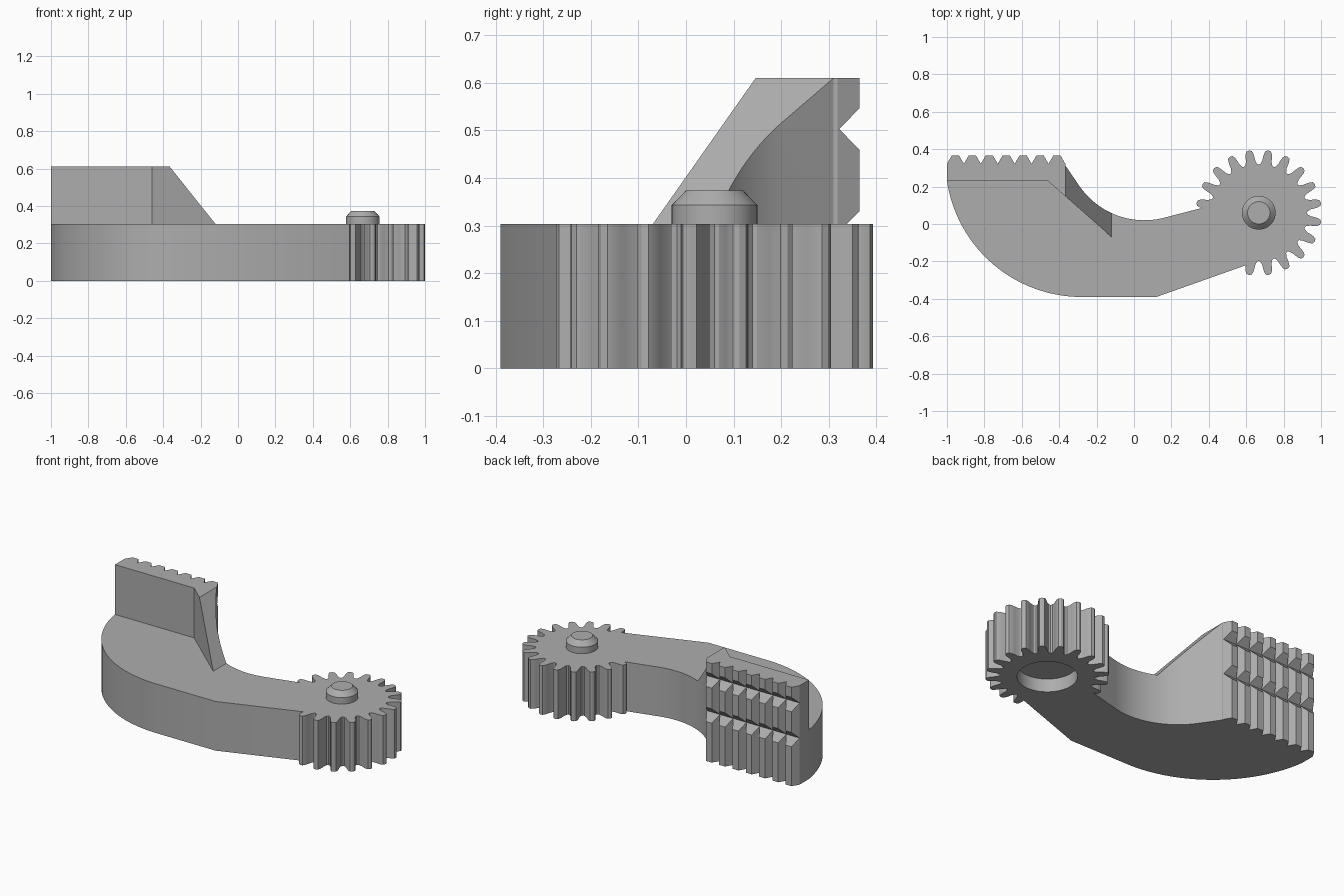
import bpy
import bmesh
from math import sin, cos, radians
from mathutils import Vector

if "Cube" in bpy.data.objects:
    bpy.data.objects.remove(bpy.data.objects["Cube"], do_unlink=True)

GREY = (0.42, 0.42, 0.42, 1)
grey = bpy.data.materials.new("plain grey")
grey.use_nodes = True
grey.diffuse_color = GREY
grey.node_tree.nodes["Principled BSDF"].inputs["Base Color"].default_value = GREY

BASE, TOP = 0.303, 0.61
GEAR = (0.667, 0.06)


def arc(centre, radius, start, end, steps):
    """Points on a circle between two angles in degrees."""
    angles = [radians(start + (end - start) * i / steps) for i in range(steps + 1)]
    return [(centre[0] + radius * cos(a), centre[1] + radius * sin(a)) for a in angles]


def finish(name, bm):
    bmesh.ops.recalc_face_normals(bm, faces=bm.faces)
    mesh = bpy.data.meshes.new(name)
    bm.to_mesh(mesh)
    bm.free()
    mesh.materials.append(grey)
    obj = bpy.data.objects.new(name, mesh)
    bpy.context.collection.objects.link(obj)
    return obj


def prism(outline, direction):
    """Extrude a closed outline of 3D points."""
    bm = bmesh.new()
    face = bm.faces.new([bm.verts.new(p) for p in outline])
    new = bmesh.ops.extrude_face_region(bm, geom=[face])["geom"]
    verts = [v for v in new if isinstance(v, bmesh.types.BMVert)]
    bmesh.ops.translate(bm, verts=verts, vec=direction)
    return bm


def slab(plan, z0, z1):
    return prism([(x, y, z0) for x, y in plan], (0, 0, z1 - z0))


def select(obj):
    bpy.ops.object.select_all(action="DESELECT")
    obj.select_set(True)
    bpy.context.view_layer.objects.active = obj


def cut(obj, cutter):
    mod = obj.modifiers.new("cut", "BOOLEAN")
    mod.operation, mod.solver, mod.object = "DIFFERENCE", "EXACT", cutter
    select(obj)
    bpy.ops.object.modifier_apply(modifier=mod.name)
    bpy.data.objects.remove(cutter, do_unlink=True)


def smooth(obj):
    select(obj)
    bpy.ops.object.shade_smooth_by_angle(angle=radians(25))


# Curved arm with a round outer side and a hollow inner side
inner = ((0.055, 0.44), 0.42)
plan = [(-1, 0.31)] + arc((-0.28, 0.338), 0.728, 188.5, 270, 32)
plan += [(0.12, -0.39), (0.6, -0.22), (0.61, -0.14), (0.46, 0.03), (0.45, 0.108)]
plan += arc(*inner, 284.5, 215, 28) + [(-0.365, 0.31)]
smooth(finish("arm", slab(plan, 0, BASE)))

# Raised jaw, its free end cut to a slope
plan = [(-1, 0.31), (-1, 0.23), (-0.46, 0.23), (-0.12, -0.07)]
plan += arc(*inner, 245.4, 215, 12) + [(-0.365, 0.31)]
bm = slab(plan, BASE, TOP)
slope = Vector((TOP - BASE, 0, 0.245))
cutting = bmesh.ops.bisect_plane(bm, geom=bm.verts[:] + bm.edges[:] + bm.faces[:],
                                 plane_co=(-0.365, 0, TOP), plane_no=slope,
                                 clear_outer=True, dist=0.0001)
bmesh.ops.holes_fill(bm, edges=[e for e in bm.edges if e.is_boundary])
smooth(finish("jaw", bm))

# Grip teeth along the back of the jaw
PITCH, FLAT, TIP, ROOT = 0.0905, 0.04, 0.365, 0.322
plan = [(-1, 0.31)]
for i in range(7):
    x = -1 + i * PITCH
    side = (PITCH - FLAT) / 2
    plan += [(x, ROOT), (x + side, TIP), (x + side + FLAT, TIP)]
plan += [(-0.365, 0.318), (-0.365, 0.31)]
grip = finish("grip_teeth", slab(plan, 0, TOP))
for z in (0.287, 0.503):
    groove = [(-1.1, ROOT, z), (-1.1, 0.4, z + 0.08), (-1.1, 0.4, z - 0.08)]
    cut(grip, finish("groove_cutter", prism(groove, (1, 0, 0))))

# Gear with rounded teeth and a round pocket underneath
half = [(0.262, 7), (0.28, 5.2), (0.3, 4.5), (0.32, 3.6), (0.333, 2.4)]
tooth = [(0.257, -9)] + [(r, -a) for r, a in half] + [(0.337, 0)] + [(r, a) for r, a in reversed(half)]
plan = []
for i in range(20):
    for r, a in tooth:
        angle = radians(9 + 18 * i + a)
        plan.append((GEAR[0] + r * cos(angle), GEAR[1] + r * sin(angle)))
gear = finish("gear", slab(plan, 0, BASE))
cut(gear, finish("pocket_cutter", slab(arc(GEAR, 0.165, 0, 354, 59), -0.1, 0.08)))
smooth(gear)

# Peg on top of the gear with a bevelled rim
bm = bmesh.new()
rings = []
for r, z in ((0.09, BASE), (0.09, 0.343), (0.06, 0.374)):
    rings.append([bm.verts.new((x, y, z)) for x, y in arc(GEAR, r, 0, 352.5, 47)])
for low, high in zip(rings, rings[1:]):
    for i in range(len(low)):
        bm.faces.new((low[i - 1], low[i], high[i], high[i - 1]))
bm.faces.new(rings[0])
bm.faces.new(rings[-1])
smooth(finish("peg", bm))
